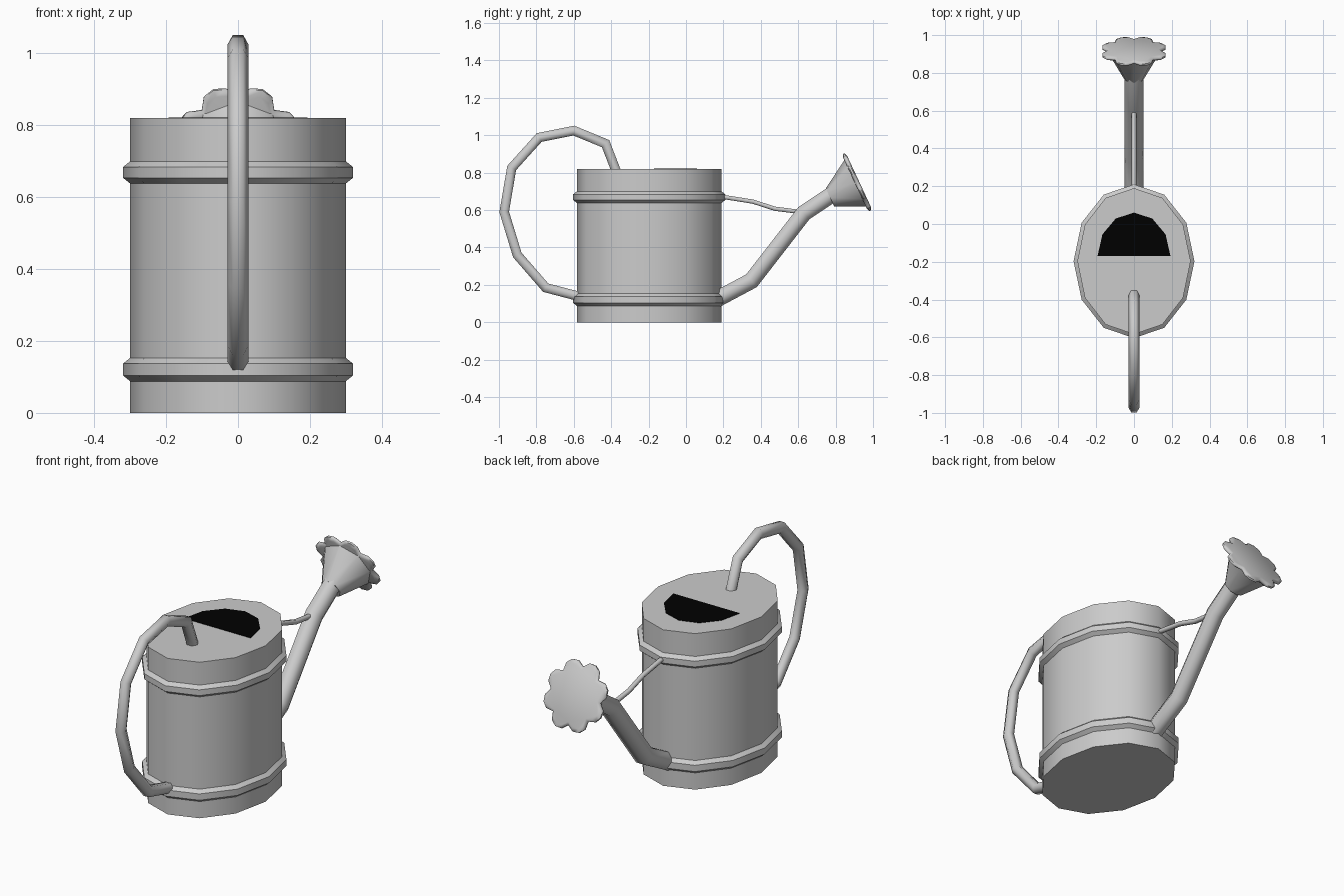
import bpy, bmesh
from math import sin, cos, pi, radians
from mathutils import Vector

if "Cube" in bpy.data.objects:
    bpy.data.objects.remove(bpy.data.objects["Cube"])

X = Vector((1, 0, 0))


def skin(name, rings, angle):
    """Join equal-length rings of points into a capped, smooth-shaded solid."""
    bm = bmesh.new()
    loops = [[bm.verts.new(p) for p in ring] for ring in rings]
    n = len(loops[0])
    for a, b in zip(loops, loops[1:]):
        for i in range(n):
            j = (i + 1) % n
            bm.faces.new((a[i], a[j], b[j], b[i]))
    bm.faces.new(loops[0][::-1])
    bm.faces.new(loops[-1])
    bmesh.ops.recalc_face_normals(bm, faces=bm.faces)
    me = bpy.data.meshes.new(name)
    bm.to_mesh(me)
    bm.free()
    ob = bpy.data.objects.new(name, me)
    bpy.context.collection.objects.link(ob)
    bpy.ops.object.select_all(action='DESELECT')
    ob.select_set(True)
    bpy.context.view_layer.objects.active = ob
    bpy.ops.object.shade_smooth_by_angle(angle=radians(angle))
    return ob


def tube(name, path, r, sides=6):
    """Sweep a polygon along a (y, z) path with mitred corners."""
    pts = [Vector((0, y, z)) for y, z in path]
    rings = []
    for i, p in enumerate(pts):
        d0 = (p - pts[max(i - 1, 0)]).normalized()
        d1 = (pts[min(i + 1, len(pts) - 1)] - p).normalized()
        t = (d0 + d1).normalized()
        side = X.cross(t)
        miter = r / t.dot(d1 if d1.length else d0)
        rings.append([p + X * r * cos(2 * pi * k / sides) + side * miter * sin(2 * pi * k / sides)
                      for k in range(sides)])
    return skin(name, rings, 65)


# Oval can body with two raised bands: (outward offset, height)
profile = [(0, 0), (0, .088), (.02, .104), (.02, .137), (0, .153),
           (0, .638), (.02, .654), (.02, .684), (0, .70), (0, .82)]
skin("can_body", [[((.30 + o) * cos(k * pi / 6), -.197 + (.387 + o) * sin(k * pi / 6), z)
                   for k in range(12)] for o, z in profile], 50)

# Dark half-round filling opening
opening = skin("filling_opening", [[(.193 * cos(k * pi / 6), -.17 + .23 * sin(k * pi / 6), z)
                                    for k in range(7)] for z in (.815, .822)], 30)
black = bpy.data.materials.new("black")
black.diffuse_color = (0, 0, 0, 1)
black.use_nodes = True
black.node_tree.nodes["Principled BSDF"].inputs["Base Color"].default_value = black.diffuse_color
opening.data.materials.append(black)

# Looped handle, spout and brace
tube("handle", [(-.37, .80), (-.43, .955), (-.60, 1.025), (-.785, .988), (-.932, .825),
                (-.972, .59), (-.902, .36), (-.75, .185), (-.56, .135)], .029)
tube("spout", [(.15, .115), (.187, .135), (.35, .222), (.63, .583), (.79, .69)], .05)
tube("spout_brace", [(.17, .672), (.20, .67), (.358, .645), (.476, .607), (.61, .59)], .013)

# Sprinkler rose, tilted 25 degrees up
normal = Vector((0, cos(radians(25)), sin(radians(25))))
up = X.cross(normal)
centre = Vector((0, .914, .749))


def tilted(r, a, base):
    return base + X * r * sin(a) + up * r * cos(a)


skin("rose_cone", [[tilted(r, k * pi / 4, base) for k in range(8)]
                   for r, base in ((.054, Vector((0, .77, .667))), (.142, centre))], 50)

# Eight-petal rose face with rounded edge
petal = (.143, .171, .179, .171)
skin("rose_face", [[tilted(petal[k % 4] * s, k * pi / 16, centre + normal * h) for k in range(32)]
                   for s, h in ((.9, -.012), (1, -.005), (1, .005), (.9, .012))], 60)
